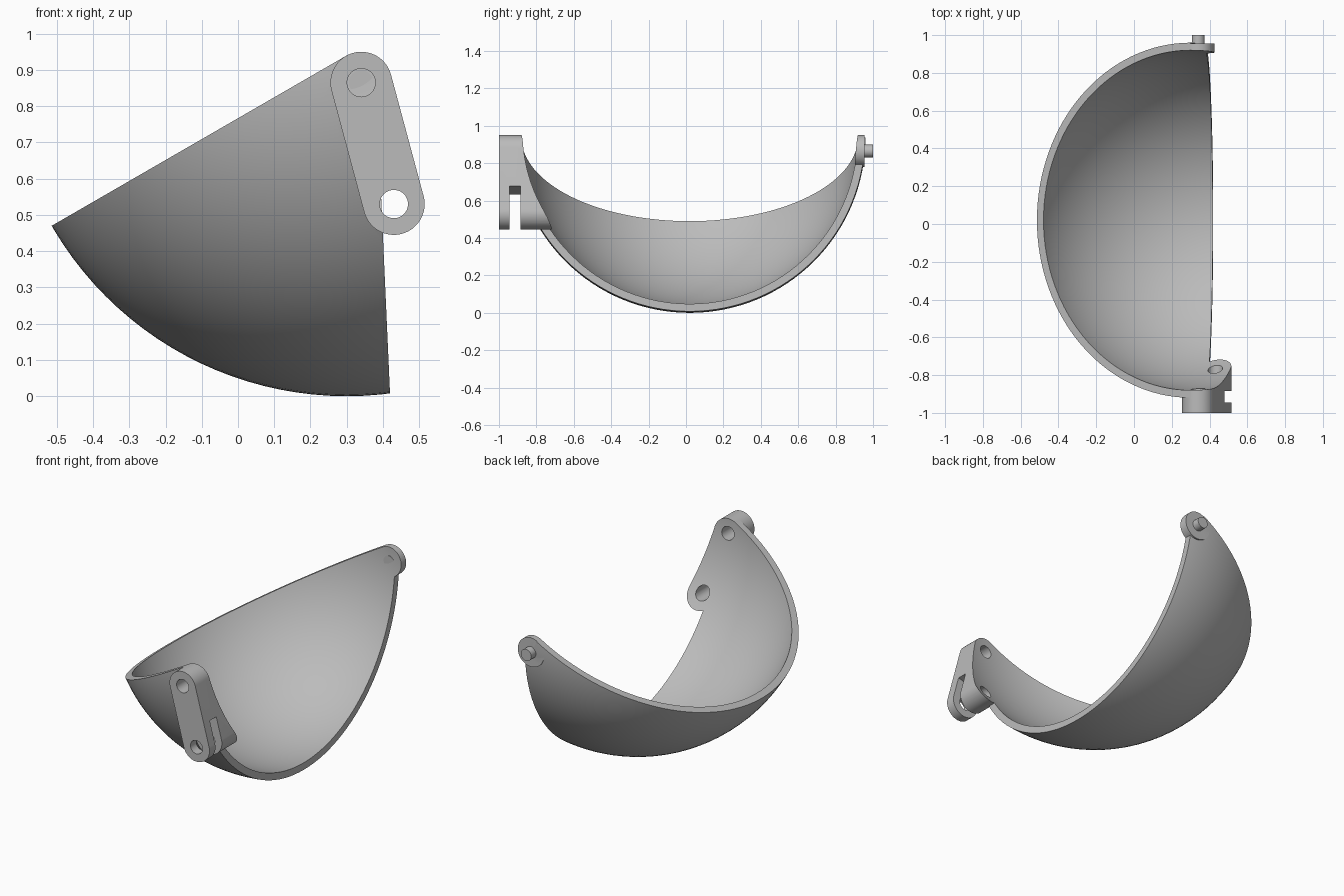
import bpy, bmesh, math
from mathutils import Matrix, Vector

cube = bpy.data.objects.get("Cube")
if cube:
    bpy.data.objects.remove(cube, do_unlink=True)

grey = bpy.data.materials.new("plain_grey")
grey.use_nodes = True
colour = (0.5, 0.5, 0.5, 1)
grey.diffuse_color = colour
grey.node_tree.nodes["Principled BSDF"].inputs["Base Color"].default_value = colour

CENTRE = Vector((0.3, 0.02, 0.94))     # middle of the bowl
PIVOT, LOWER = Vector((0.34, 0.865)), Vector((0.43, 0.53))
LUG_R, HOLE_R = 0.085, 0.039


def finish(name, bm):
    bmesh.ops.recalc_face_normals(bm, faces=bm.faces)
    mesh = bpy.data.meshes.new(name)
    bm.to_mesh(mesh)
    bm.free()
    mesh.materials.append(grey)
    ob = bpy.data.objects.new(name, mesh)
    bpy.context.collection.objects.link(ob)
    return ob


def ball(name, radius):
    bm = bmesh.new()
    turn = Matrix.Translation(CENTRE) @ Matrix.Rotation(math.pi / 2, 4, 'X')
    bmesh.ops.create_uvsphere(bm, u_segments=128, v_segments=64, radius=radius, matrix=turn)
    return finish(name, bm)


def prism(name, outline, y0, y1):
    """Extrude an x-z outline along y."""
    bm = bmesh.new()
    face = bm.faces.new([bm.verts.new((x, y0, z)) for x, z in outline])
    ext = bmesh.ops.extrude_face_region(bm, geom=[face])
    moved = [v for v in ext["geom"] if isinstance(v, bmesh.types.BMVert)]
    bmesh.ops.translate(bm, verts=moved, vec=(0, y1 - y0, 0))
    return finish(name, bm)


def arc(c, r, start, end, n):
    return [(c.x + r * math.cos(start + (end - start) * i / n),
             c.y + r * math.sin(start + (end - start) * i / n)) for i in range(n + 1)]


def disc(c, r):
    return arc(c, r, 0, math.tau, 48)[:-1]


def combine(target, tool, operation):
    mod = target.modifiers.new(operation, 'BOOLEAN')
    mod.operation, mod.object, mod.solver = operation, tool, 'EXACT'
    bpy.context.view_layer.objects.active = target
    bpy.ops.object.modifier_apply(modifier=mod.name)
    bpy.data.objects.remove(tool, do_unlink=True)


# Bowl segment between the sloping rim and the near-vertical edge
slope = math.radians(30)
rim = PIVOT + LUG_R * Vector((-math.sin(slope), math.cos(slope)))
far = rim - 1.5 * Vector((math.cos(slope), math.sin(slope)))
segment = [rim, PIVOT, (0.384, 0.793), (0.422, -0.05), (far.x, -0.05), far]
body = ball("bowl_with_lugs", 0.94)
combine(body, prism("segment", segment, -1.2, 1.2), 'INTERSECT')

# Long front lug and round back lug
axis = LOWER - PIVOT
lean = math.atan2(axis.y, axis.x)
quarter = math.pi / 2
capsule = (arc(LOWER, LUG_R, lean - quarter, lean + quarter, 32)
           + arc(PIVOT, LUG_R, lean + quarter, lean + 3 * quarter, 32))
combine(body, prism("front_lug", capsule, -1, -0.6), 'UNION')
combine(body, prism("back_lug", disc(PIVOT, LUG_R), 0.8, 0.955), 'UNION')

# Hollow, pivot holes and the slot across the front lug
combine(body, ball("hollow", 0.9), 'DIFFERENCE')
for spot in (PIVOT, LOWER):
    combine(body, prism("hole", disc(spot, HOLE_R), -1.2, -0.5), 'DIFFERENCE')
along = axis.normalized()
across = Vector((-along.y, along.x))
top = LOWER - along * 0.13
slot = [top - across * 0.2, top + across * 0.2,
        top + across * 0.2 + along * 0.4, top - across * 0.2 + along * 0.4]
combine(body, prism("slot", slot, -0.945, -0.885), 'DIFFERENCE')

# Back pivot pin
pin = prism("back_pin", disc(PIVOT, 0.034), 0.915, 1.0)

for ob in (body, pin):
    bpy.ops.object.select_all(action='DESELECT')
    ob.select_set(True)
    bpy.context.view_layer.objects.active = ob
    bpy.ops.object.shade_smooth_by_angle(angle=math.radians(30))
